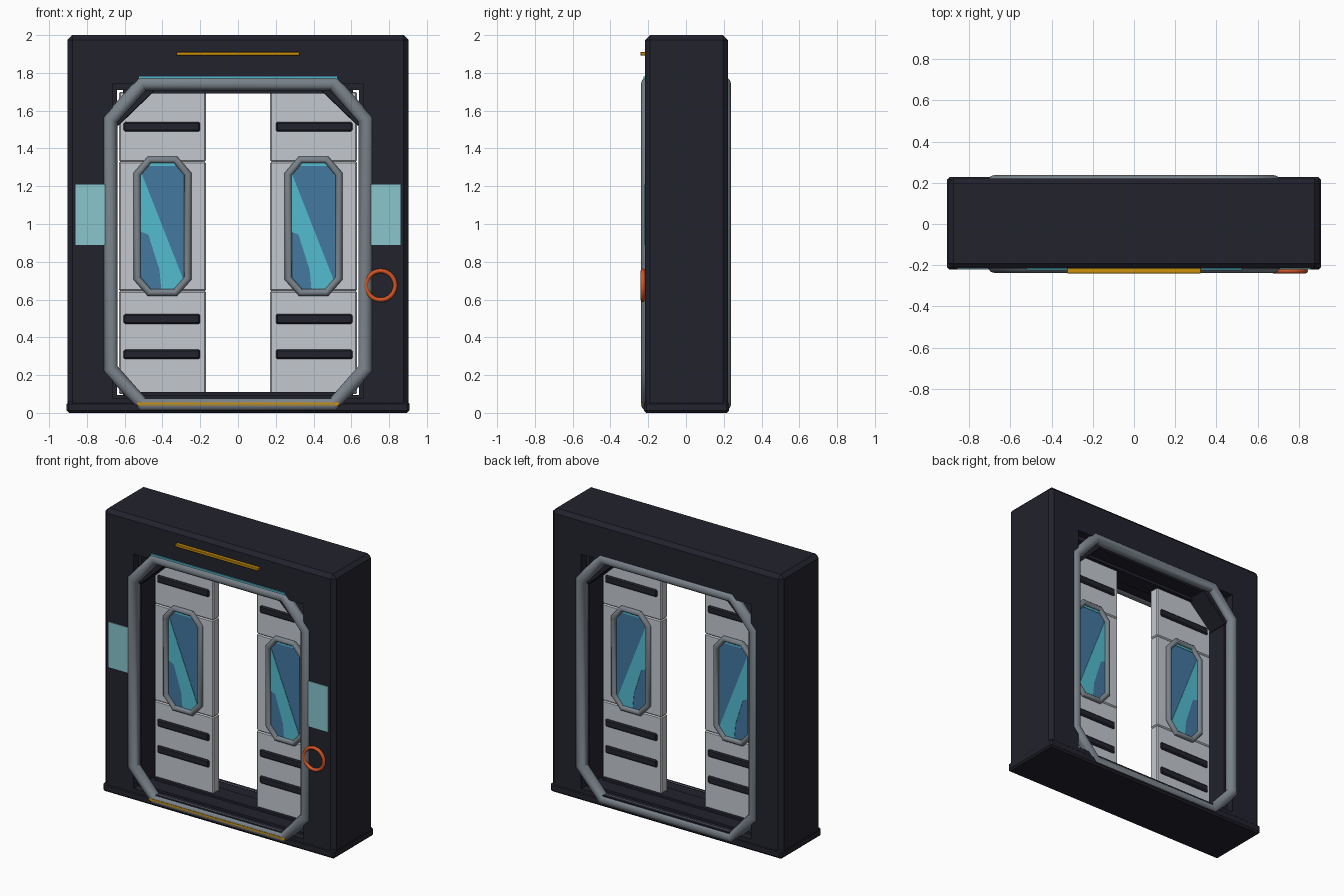
import bpy, bmesh, math
from mathutils import Matrix, Vector

if "Cube" in bpy.data.objects:
    bpy.data.objects.remove(bpy.data.objects["Cube"])


def mat(name, r, g, b):
    lin = lambda c: (c / 255 / 12.92) if c < 11 else ((c / 255 + 0.055) / 1.055) ** 2.4
    m = bpy.data.materials.new(name)
    m.diffuse_color = (lin(r), lin(g), lin(b), 1)
    m.use_nodes = True
    m.node_tree.nodes["Principled BSDF"].inputs["Base Color"].default_value = m.diffuse_color
    return m


DARK = mat("dark navy", 34, 34, 45)
STEEL = mat("steel grey", 122, 131, 139)
PANEL = mat("light grey", 196, 200, 206)
BLUE = mat("glass blue", 68, 120, 160)
CYAN = mat("glass cyan", 84, 188, 208)
PALE = mat("pale cyan", 136, 198, 205)
ORANGE = mat("orange", 208, 84, 36)
AMBER = mat("amber", 205, 145, 12)


def finish(bm, name, material):
    bmesh.ops.recalc_face_normals(bm, faces=bm.faces)
    me = bpy.data.meshes.new(name)
    bm.to_mesh(me)
    bm.free()
    me.materials.append(material)
    ob = bpy.data.objects.new(name, me)
    bpy.context.collection.objects.link(ob)
    return ob


def box(name, x, y, z, material, bevel=0.0, tilt=0.0):
    """Box from (min, max) ranges, optionally turned about y at its centre."""
    bm = bmesh.new()
    bmesh.ops.create_cube(bm, size=1)
    size = [r[1] - r[0] for r in (x, y, z)]
    bmesh.ops.scale(bm, vec=size, verts=bm.verts)
    if bevel:
        bmesh.ops.bevel(bm, geom=bm.edges[:], offset=bevel, segments=1, affect='EDGES')
    centre = Vector([sum(r) / 2 for r in (x, y, z)])
    bm.transform(Matrix.Translation(centre) @ Matrix.Rotation(tilt, 4, 'Y'))
    return finish(bm, name, material)


def plate(name, pts, y0, y1, material):
    """Flat polygon in x/z, extruded from y0 to y1."""
    bm = bmesh.new()
    a = [bm.verts.new((p[0], y0, p[1])) for p in pts]
    b = [bm.verts.new((p[0], y1, p[1])) for p in pts]
    bm.faces.new(a)
    bm.faces.new(b)
    for i in range(len(pts)):
        j = (i + 1) % len(pts)
        bm.faces.new((a[i], a[j], b[j], b[i]))
    return finish(bm, name, material)


def octagon(x0, x1, z0, z1, cx, cz):
    return [(x0 + cx, z0), (x1 - cx, z0), (x1, z0 + cz), (x1, z1 - cz),
            (x1 - cx, z1), (x0 + cx, z1), (x0, z1 - cz), (x0, z0 + cz)]


def tube(name, pts, y, radius, material):
    """Closed round tube along an x/z outline."""
    cu = bpy.data.curves.new(name, 'CURVE')
    cu.dimensions = '3D'
    cu.bevel_depth = radius
    cu.bevel_resolution = 4
    sp = cu.splines.new('POLY')
    sp.points.add(len(pts) - 1)
    for p, q in zip(sp.points, pts):
        p.co = (q[0], y, q[1], 1)
    sp.use_cyclic_u = True
    cu.materials.append(material)
    ob = bpy.data.objects.new(name, cu)
    bpy.context.collection.objects.link(ob)
    bpy.ops.object.select_all(action='DESELECT')
    ob.select_set(True)
    bpy.context.view_layer.objects.active = ob
    bpy.ops.object.convert(target='MESH')
    bpy.ops.object.shade_smooth_by_angle(angle=math.radians(35))
    return ob


# Wall frame: rectangle loops bridged into a ring with a stepped opening
loops = [(0.665, 0.08, 1.74, -0.217), (0.903, 0.005, 2.0, -0.217),
         (0.903, 0.005, 2.0, 0.222), (0.665, 0.08, 1.74, 0.222),
         (0.665, 0.08, 1.74, 0.165), (0.64, 0.095, 1.71, 0.165),
         (0.64, 0.095, 1.71, -0.165), (0.665, 0.08, 1.74, -0.165)]
bm = bmesh.new()
rings = [[bm.verts.new(c) for c in ((-w, y, a), (w, y, a), (w, y, b), (-w, y, b))]
         for w, a, b, y in loops]
for k, r in enumerate(rings):
    s = rings[(k + 1) % len(rings)]
    for i in range(4):
        j = (i + 1) % 4
        bm.faces.new((r[i], r[j], s[j], s[i]))
outer = set(rings[1] + rings[2])
bmesh.ops.bevel(bm, geom=[e for e in bm.edges if set(e.verts) <= outer],
                offset=0.026, segments=1, affect='EDGES')
finish(bm, "wall_frame", DARK)

# Base slab and door tracks
box("base_slab", (-0.907, 0.907), (-0.222, 0.227), (0, 0.06), DARK, 0.012)
box("bottom_track", (-0.61, 0.61), (-0.06, 0.06), (0.08, 0.11), DARK)
box("top_track", (-0.61, 0.61), (-0.06, 0.06), (1.69, 1.72), DARK)

# Rounded tube trim on both faces
for side, y in (("front", -0.198), ("back", 0.198)):
    tube(side + "_trim", octagon(-0.676, 0.676, 0.044, 1.744, 0.17, 0.19), y, 0.04, STEEL)

for s, label in ((-1, "left"), (1, "right")):
    # Diagonal brace in the top corner
    box(label + "_corner_brace", (s * 0.555 - 0.135, s * 0.555 + 0.135), (-0.19, 0.19),
        (1.605, 1.655), DARK, 0.004, s * math.radians(44))
    # Pale panel on the wall
    a, b = sorted((s * 0.69, s * 0.86))
    box(label + "_wall_panel", (a, b), (-0.222, -0.214), (0.89, 1.21), PALE)

    # Sliding door in three sections
    a, b = sorted((s * 0.17, s * 0.63))
    for part, z in (("lower", (0.1, 0.645)), ("middle", (0.645, 1.33)), ("upper", (1.33, 1.7))):
        box(f"{label}_door_{part}", (a, b), (-0.035, 0.035), z, PANEL, 0.007)
    # Dark slots
    a, b = sorted((s * 0.2, s * 0.605))
    for i, z in enumerate((1.515, 0.497, 0.31)):
        box(f"{label}_door_slot_{i}", (a, b), (-0.046, 0.046), (z - 0.026, z + 0.026), DARK, 0.008)

    # Window: glass, diagonal reflection and tube rim on both faces
    c = s * 0.4
    dx = 0 if s < 0 else 0.795
    streak = [(-0.517, 1.285), (-0.289, 0.705), (-0.321, 0.652), (-0.406, 0.652),
              (-0.416, 0.758), (-0.475, 0.944), (-0.517, 0.96)]
    for face, d in (("front", -1), ("back", 1)):
        tag = f"{label}_window_{face}"
        plate(tag + "_glass", octagon(c - 0.122, c + 0.122, 0.648, 1.325, 0.04, 0.05),
              d * 0.033, d * 0.038, BLUE)
        plate(tag + "_streak", [(x + dx, z) for x, z in streak], d * 0.037, d * 0.041, CYAN)
        box(tag + "_top_glint", (c - 0.085, c + 0.085), sorted((d * 0.037, d * 0.041)),
            (1.307, 1.322), CYAN)
        tube(tag + "_rim", octagon(c - 0.134, c + 0.134, 0.637, 1.34, 0.065, 0.075),
             d * 0.04, 0.02, STEEL)

# Front lights: amber bars, cyan strip and orange ring
box("amber_header_bar", (-0.325, 0.325), (-0.241, -0.21), (1.891, 1.911), AMBER, 0.003)
box("amber_threshold_strip", (-0.535, 0.535), (-0.2375, -0.21), (0.04, 0.056), AMBER)
box("cyan_header_strip", (-0.525, 0.525), (-0.224, -0.21), (1.768, 1.782), CYAN)
ring = [(0.755 + 0.077 * math.cos(i * math.tau / 32), 0.675 + 0.077 * math.sin(i * math.tau / 32))
        for i in range(32)]
tube("orange_ring", ring, -0.228, 0.012, ORANGE)
